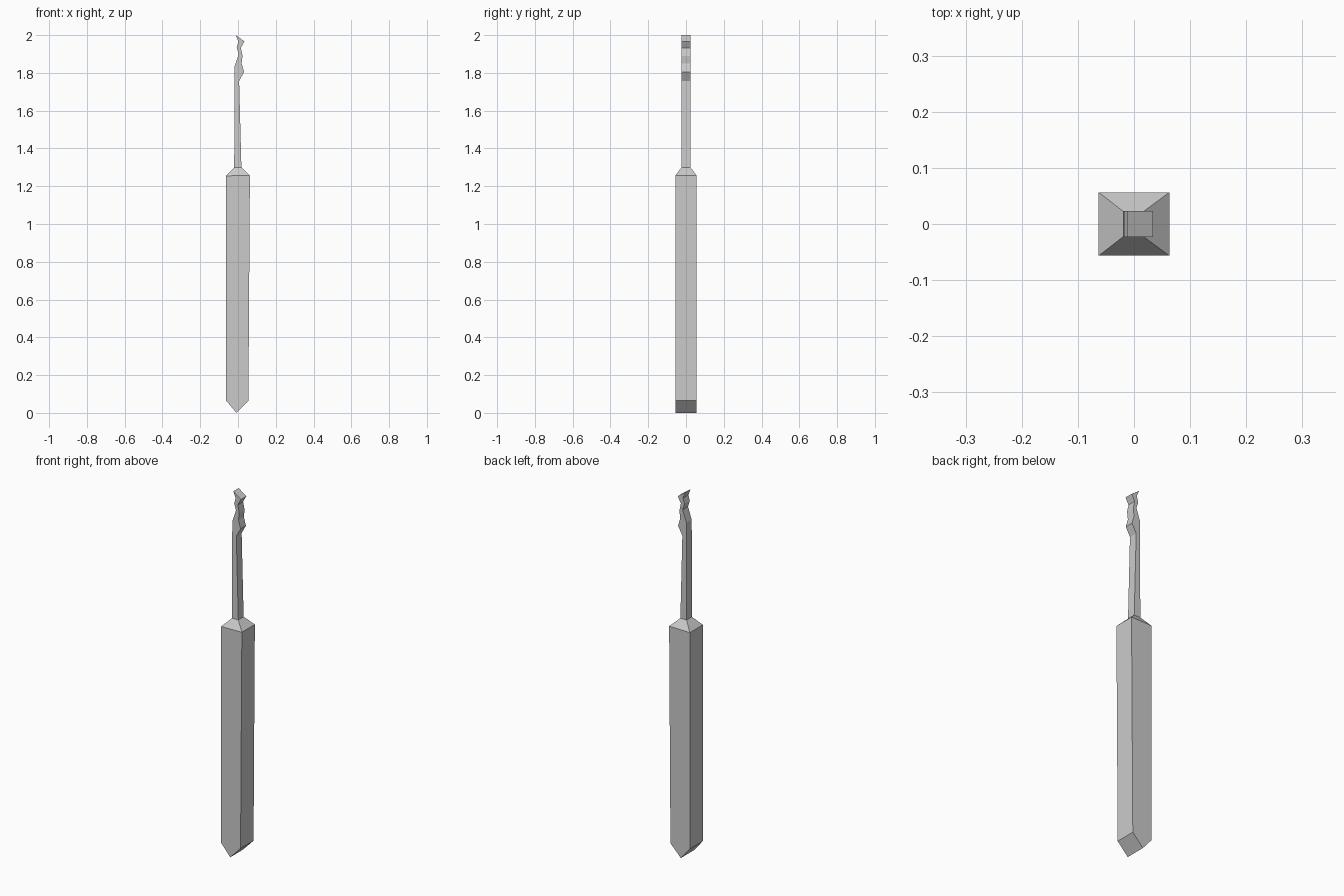
import bpy, bmesh

if "Cube" in bpy.data.objects:
    bpy.data.objects.remove(bpy.data.objects["Cube"])

# Half depths (y) of the thick grip and the thin shank
GRIP, SHANK = 0.0565, 0.0232

# Sections from bottom to top: left (x, z), right (x, z), half depth
sections = [
    ((-0.063, 0.065), (0.055, 0.065), GRIP),    # grip bottom
    ((-0.063, 1.255), (0.063, 1.257), GRIP),    # grip shoulder
    ((-0.02, 1.30), (0.018, 1.30), SHANK),      # shank start
    ((-0.019, 1.757), (0.006, 1.757), SHANK),   # first notch
    ((-0.018, 1.835), (0.032, 1.805), SHANK),
    ((-0.008, 1.865), (0.019, 1.85), SHANK),
    ((0.004, 1.90), (0.024, 1.89), SHANK),      # wavy bit
    ((-0.007, 1.935), (0.015, 1.932), SHANK),
    ((0.002, 1.965), (0.034, 1.967), SHANK),
]

bm = bmesh.new()


def ring(left, right, d):
    """Four corners of one section."""
    return [bm.verts.new((x, y, z)) for (x, z), y in
            ((left, -d), (right, -d), (right, d), (left, d))]


rings = [ring(*s) for s in sections]

# Side walls
for a, b in zip(rings, rings[1:]):
    for i in range(4):
        j = (i + 1) % 4
        bm.faces.new((a[i], a[j], b[j], b[i]))


def wedge(r, x, z, d):
    """Close an end ring with a ridge running front to back."""
    f, k = bm.verts.new((x, -d, z)), bm.verts.new((x, d, z))
    bm.faces.new((r[0], r[1], f))
    bm.faces.new((r[2], r[3], k))
    bm.faces.new((r[1], r[2], k, f))
    bm.faces.new((r[3], r[0], f, k))


wedge(rings[0], -0.008, 0.0, GRIP)      # pointed foot
wedge(rings[-1], -0.012, 2.0, SHANK)    # pointed tip

bmesh.ops.recalc_face_normals(bm, faces=bm.faces)
mesh = bpy.data.meshes.new("pick_tool")
bm.to_mesh(mesh)
bm.free()
bpy.context.collection.objects.link(bpy.data.objects.new("pick_tool", mesh))
